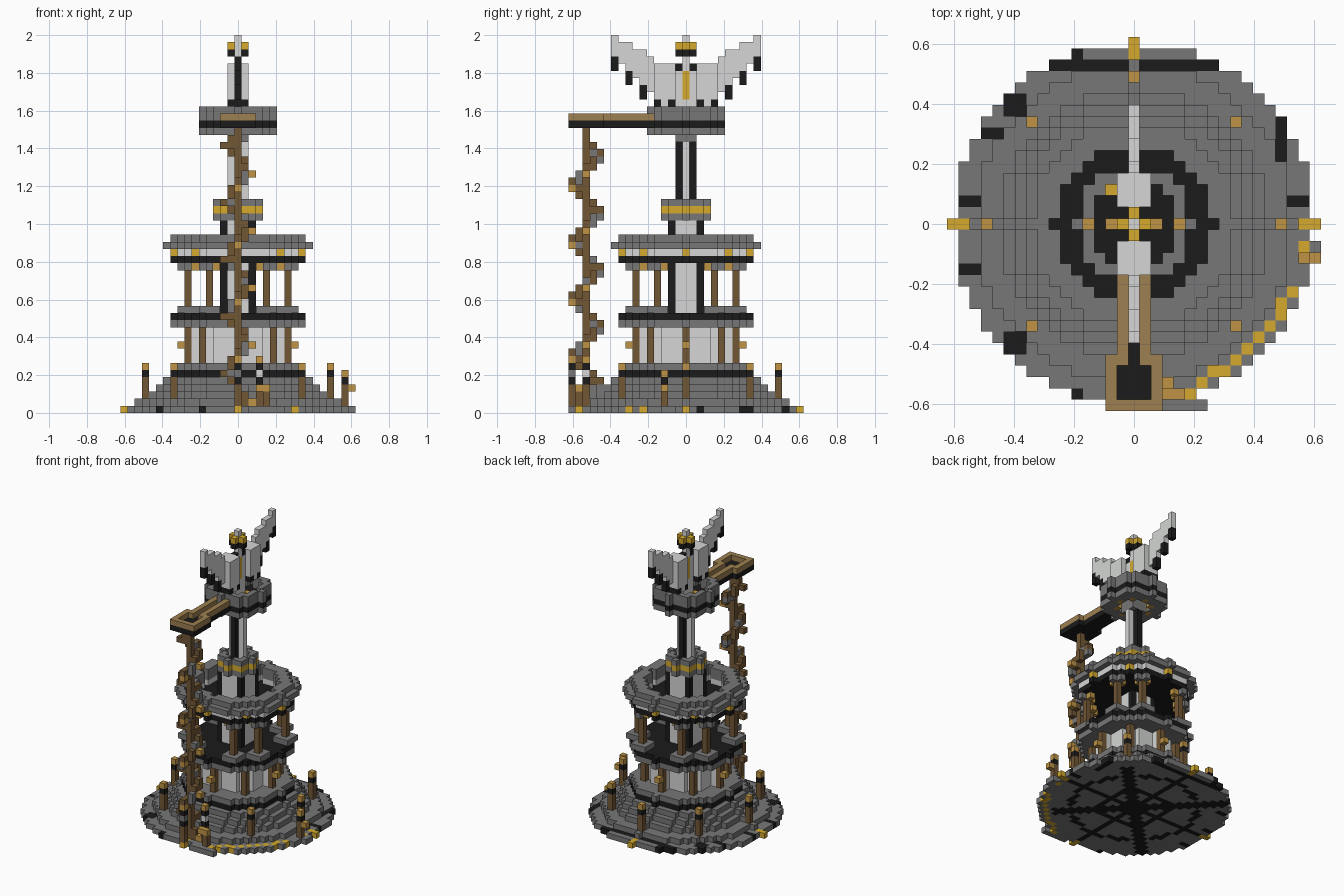
import bpy, bmesh, math
from mathutils import Vector

cube = bpy.data.objects.get("Cube")
if cube:
    bpy.data.objects.remove(cube, do_unlink=True)

V = 2 / 53          # block size
PALETTE = {
    "stone_grey": (0.185, 0.185, 0.185), "coal_black": (0.011, 0.011, 0.011),
    "pale_white": (0.66, 0.675, 0.66), "gold": (0.66, 0.40, 0.026),
    "tan_wood": (0.34, 0.215, 0.082), "dark_wood": (0.165, 0.095, 0.036),
    "amber": (0.52, 0.295, 0.058),
}
GREY, BLACK, WHITE, GOLD, TAN, WOOD, AMBER = range(7)
MATS = []
for name, rgb in PALETTE.items():
    m = bpy.data.materials.new(name)
    m.use_nodes = True
    m.diffuse_color = (*rgb, 1)
    bsdf = m.node_tree.nodes["Principled BSDF"]
    bsdf.inputs["Base Color"].default_value = (*rgb, 1)
    bsdf.inputs["Roughness"].default_value = 0.9
    MATS.append(m)

taken = set()
SIDES = [Vector(s) for s in ((1, 0, 0), (-1, 0, 0), (0, 1, 0), (0, -1, 0), (0, 0, 1), (0, 0, -1))]


def part(name, cells):
    """Turn a {(i, j, k): colour} block map into one mesh of outer faces."""
    cells = {c: col for c, col in cells.items() if c not in taken}
    taken.update(cells)
    bm = bmesh.new()
    corners = {}

    def corner(p):
        key = tuple(round(a * 2) for a in p)
        if key not in corners:
            corners[key] = bm.verts.new((p.x * V, p.y * V, (p.z + 0.5) * V))
        return corners[key]

    for c, col in cells.items():
        centre = Vector(c)
        for n in SIDES:
            if tuple(int(a) for a in centre + n) in cells:
                continue
            u = Vector((n.y, n.z, n.x))
            w = n.cross(u)
            ring = [centre + (n + a * u + b * w) / 2 for a, b in ((-1, -1), (1, -1), (1, 1), (-1, 1))]
            bm.faces.new([corner(p) for p in ring]).material_index = col
    mesh = bpy.data.meshes.new(name)
    bm.to_mesh(mesh)
    bm.free()
    for m in MATS:
        mesh.materials.append(m)
    ob = bpy.data.objects.new(name, mesh)
    bpy.context.collection.objects.link(ob)


def disc(r, k, col, hole=-1):
    """Round layer of blocks, optionally with a round hole."""
    n = range(-r, r + 1)
    return {(i, j, k): col for i in n for j in n if hole * abs(hole) < i * i + j * j <= r * r}


def box(x0, x1, y0, y1, z0, z1, col):
    return {(i, j, k): col for i in range(x0, x1 + 1) for j in range(y0, y1 + 1)
            for k in range(z0, z1 + 1)}


def pole(x, y, z0, z1, col):
    return box(x, x, y, y, z0, z1, col)


def join(*maps):
    out = {}
    for m in maps:
        out.update(m)
    return out


# lantern posts on the steps
posts = [(13, 0), (-13, 0), (0, 13)] + [(a, b) for a in (9, -9) for b in (9, -9)]
for x, y in posts:
    part("lantern_post", join(pole(x, y, 1, 4, WOOD), pole(x, y, 5, 5, BLACK), pole(x, y, 6, 6, AMBER)))
part("rim_post", join(pole(15, -3, 1, 3, WOOD), pole(15, -3, 4, 4, BLACK), pole(15, -3, 5, 5, AMBER),
                      pole(16, -3, 3, 3, AMBER)))
part("gate_post", join(pole(3, -14, 1, 3, WOOD), pole(3, -14, 4, 4, BLACK), pole(3, -14, 5, 5, WHITE),
                       pole(3, -14, 6, 6, BLACK), pole(3, -14, 7, 7, AMBER)))
part("gate_stubs", join(pole(4, -15, 1, 2, WOOD), pole(4, -15, 3, 3, AMBER), pole(3, -15, 3, 3, AMBER)))
part("front_post", join(pole(0, -16, 1, 3, WOOD), pole(0, -16, 4, 4, BLACK), pole(0, -16, 5, 5, GREY),
                        pole(0, -16, 6, 6, BLACK)))

# spiral climbing pole: one step per layer, turning an eighth each time
spiral = pole(0, -14, 1, 39, WOOD)
for k in range(2, 39):
    a = math.radians(45 * k - 90)
    dx, dy = round(math.cos(a)), round(math.sin(a))
    spiral.update(pole(dx, dy - 14, k - 1, k, WOOD if k % 3 else GREY))
    if k % 2 == 0:
        spiral.update(pole(2 * dx, 2 * dy - 14, k - 1, k - abs(dx), WOOD))
        spiral[(2 * dx, 2 * dy - 14, k - 1)] = GREY if dy > 0 else (WOOD if dx < 0 else AMBER)
part("spiral_pole", spiral)

# foundation disc with dark spokes, rim marks and a gold arc
base = join(disc(16, 0, GREY), box(2, 6, -16, -16, 0, 0, GREY), box(16, 16, -3, -2, 0, 0, GREY))
for (i, j, k) in base:
    r = math.hypot(i, j)
    deg = math.degrees(math.atan2(j, i))
    spoke = i == 0 or j == 0 or abs(abs(i) - abs(j)) <= 1
    if spoke and (r <= 14 or i < 0) or 5 <= r < 6 or 10.2 <= r < 11.2:
        base[(i, j, k)] = BLACK
    if r > 14 and (i == -5 and abs(j) == 15 or j == 2 or j == -4 and i < 0 or j == 14
                   or i == 13 and 6 <= j <= 9 or i < 0 and j == 8):
        base[(i, j, k)] = BLACK
    if 14.45 <= r < 15.3 and -70 < deg < -20:
        base[(i, j, k)] = GOLD
for x, y in ((1, 0), (-1, 0), (0, 1), (0, -1)):
    base[(15 * x, 15 * y, 0)] = base[(16 * x, 16 * y, 0)] = GOLD
base[(15, -2, 0)] = base[(5, -15, 0)] = GOLD
part("foundation", base)

# stepped mound and plinth
mound = {}
for k, r in enumerate((14, 12, 11, 10), 1):
    mound.update(disc(r, k, GREY))
part("stepped_mound", mound)
part("plinth", join(disc(9, 5, BLACK), disc(9, 6, GREY)))

# lower hall: pale drum with eight wooden pillars
lower = [(7, 0), (-7, 0), (0, 7), (0, -7)] + [(a, b) for a in (5, -5) for b in (5, -5)]
for x, y in lower:
    cells = pole(x, y, 7, 11, WOOD)
    if x * y == 0:
        cells.update(pole(x + x // 7, y + y // 7, 9, 9, AMBER))
    part("lower_pillar", cells)
drum = {}
for k in range(7, 12):
    drum.update(disc(6, k, WHITE))
part("lower_drum", drum)
part("lower_floor", join(disc(9, 12, GREY), disc(9, 13, BLACK)))

# open colonnade: eight pillars, stone feet, heads with lanterns on the inner sides
upper = [(a * s, b * t) for a, b in ((7, 4), (4, 7)) for s in (1, -1) for t in (1, -1)]
for x, y in upper:
    sx, sy = (1 if x > 0 else -1), (1 if y > 0 else -1)
    part("upper_pillar", pole(x, y, 15, 19, WOOD))
    part("pillar_foot", box(x - 1, x + 1, y - 1, y + 1, 14, 14, GREY))
    part("pillar_head", join(pole(x, y, 20, 20, GREY), pole(x + sx, y, 20, 20, GREY),
                             pole(x, y + sy, 20, 20, GREY)))
    part("head_lanterns", join(pole(x - sx, y, 20, 20, AMBER), pole(x, y - sy, 20, 20, AMBER)))

# central shaft with dark corners
shaft = box(-2, 2, -2, 2, 14, 26, WHITE)
for (i, j, k) in shaft:
    if abs(i) == 2 and abs(j) == 2:
        shaft[(i, j, k)] = BLACK
part("central_shaft", shaft)

# gallery bowl
part("gallery_floor", disc(9, 21, BLACK))
band = disc(9, 22, WHITE, 7)
for (i, j, k) in band:
    if {abs(i), abs(j)} in ({9, 0}, {6}):
        band[(i, j, k)] = GOLD
part("gallery_band", band)
part("gallery_rim", join(disc(10, 23, GREY, 7), disc(9, 24, GREY, 7)))

# collar and slim upper stem
part("collar", join(disc(3, 27, GREY), disc(3, 28, GOLD), disc(3, 29, GREY, 2)))
part("upper_stem", join(box(-1, 1, 0, 0, 29, 37, WHITE), pole(0, 1, 29, 37, BLACK),
                        pole(0, -1, 29, 37, BLACK), box(-1, 1, -1, 1, 38, 38, GREY)))

# top platform with lights above and below, and its crane arm
part("platform_lights", join(*[pole(x, y, 39, 39, AMBER) for x, y in
                               ((3, 0), (-3, 0), (0, 3), (0, -3), (2, 2), (2, -2), (-2, 2), (-2, -2))],
                             pole(2, 0, 41, 41, AMBER), pole(-2, 0, 41, 41, AMBER),
                             pole(4, 0, 41, 41, AMBER), pole(-4, 0, 41, 41, AMBER),
                             pole(-2, 3, 41, 41, GOLD)))
part("platform", join(box(-1, 1, -1, 1, 39, 39, GREY), disc(5, 39, GREY, 3), disc(5, 40, BLACK),
                      disc(5, 41, GREY, 4), disc(5, 42, GREY, 4)))
arm = join(box(-1, 1, -11, -5, 40, 40, BLACK), box(-2, 2, -16, -12, 40, 40, BLACK),
           box(-1, -1, -11, -5, 41, 41, TAN), box(1, 1, -11, -5, 41, 41, TAN),
           box(-2, 2, -16, -12, 41, 41, TAN))
for c in [c for c in arm if c[2] == 41 and abs(c[0]) < 2 and -16 < c[1] < -12] + [(0, -12, 41)]:
    del arm[c]
part("crane_arm", arm)

# winged figure: broad shoulders, recessed gold stripe, stepped wings, crowned head
body = join(box(-1, 1, -4, -2, 43, 48, WHITE), box(-1, 1, 2, 4, 43, 48, WHITE),
            box(0, 0, -1, 1, 41, 47, WHITE), pole(0, 0, 44, 47, GOLD),
            pole(0, 1, 48, 48, BLACK), pole(0, -1, 48, 48, BLACK))
for j in (-4, -2, 2, 4):
    body.update(box(-1, 1, j, j, 43, 43, BLACK))
part("figure_body", body)
for s, label in ((1, "back_wing"), (-1, "front_wing")):
    wing = {}
    for j in range(5, 11):
        wing.update(pole(0, s * j, 40 + j, 47 + j // 2, WHITE))
        if j % 2 == 0:
            wing.update(pole(0, s * j, 38 + j, 39 + j, BLACK))
    part(label, wing)
part("figure_head", join(pole(0, 0, 48, 49, WHITE), disc(1, 50, BLACK), disc(1, 51, GOLD),
                         pole(0, 0, 50, 52, WHITE)))
